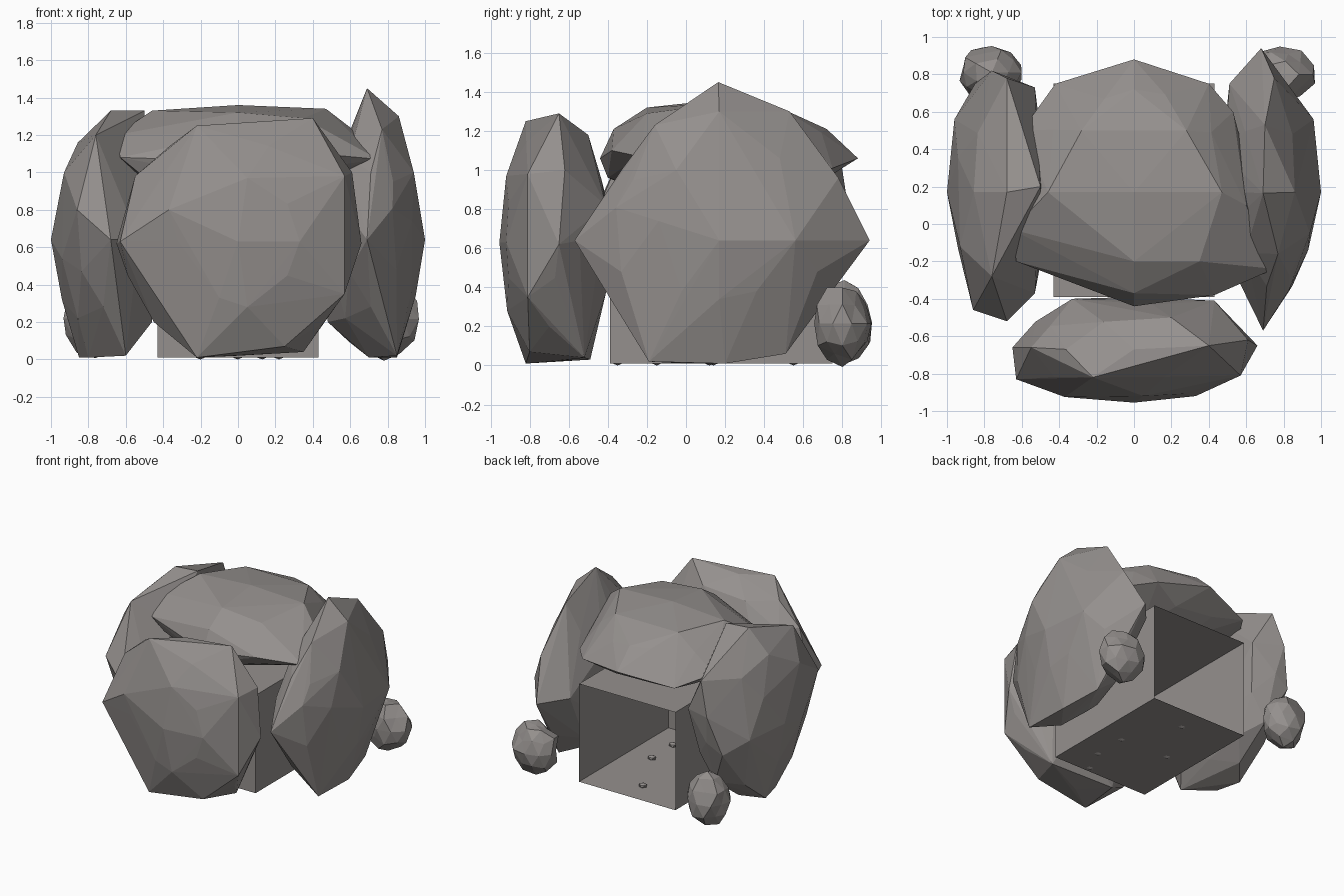
import bpy, bmesh, random
from mathutils import Vector

random.seed(4)
rock_mat = bpy.data.materials.new("warm_grey_stone")
rock_mat.diffuse_color = (0.30, 0.28, 0.27, 1)


def finish(bm, name):
    bmesh.ops.recalc_face_normals(bm, faces=bm.faces)
    me = bpy.data.meshes.new(name)
    bm.to_mesh(me)
    bm.free()
    me.materials.append(rock_mat)
    ob = bpy.data.objects.new(name, me)
    bpy.context.collection.objects.link(ob)
    return ob


def boulder(name, centre, radii, peaks=(), order=(0, 1, 2), detail=2, jitter=0):
    """Faceted stone: a squashed icosphere whose skin is stretched over a few peaks.
    order sends the icosphere's pole to another axis, jitter makes it lumpy."""
    bm = bmesh.new()
    bmesh.ops.create_icosphere(bm, subdivisions=detail, radius=1)
    c = Vector(centre)
    for v in bm.verts:
        k = 1 + random.uniform(-jitter, jitter)
        p = [v.co[i] * k for i in order]
        v.co = c + Vector([a * r for a, r in zip(p, radii)])
    if peaks:
        bmesh.ops.delete(bm, geom=bm.edges[:], context='EDGES_FACES')
        for p in peaks:
            bm.verts.new(p)
        bmesh.ops.convex_hull(bm, input=bm.verts[:])
        loose = [v for v in bm.verts if not v.link_faces]
        bmesh.ops.delete(bm, geom=loose, context='VERTS')
    return finish(bm, name)


# Hollow chamber, open at the back
bm = bmesh.new()
bmesh.ops.create_cube(bm, size=1)
for v in bm.verts:
    v.co = Vector((v.co.x * 0.86, 0.18 + v.co.y * 1.14, 0.405 + v.co.z * 0.79))
back = [f for f in bm.faces if f.calc_center_median().y > 0.74]
bmesh.ops.delete(bm, geom=back, context='FACES')
finish(bm, "chamber")

# Front boulder
boulder("front_boulder", (0, -0.67, 0.64), (0.62, 0.28, 0.62), [
    (0, -0.955, 0.63), (-0.22, -0.82, 1.25), (0.40, -0.65, 1.29),
    (0.57, -0.81, 0.98), (0.57, -0.81, 0.35), (-0.22, -0.82, 0.01),
    (-0.63, -0.83, 0.63), (-0.37, -0.925, 0.80), (0.66, -0.65, 0.62),
    (0.35, -0.52, 0.04), (-0.45, -0.66, 0.20), (0.46, -0.70, 0.20),
    (-0.55, -0.66, 0.98), (0.61, -0.62, 1.0), (0.05, -0.915, 0.28),
    (0.05, -0.92, 0.97), (0.25, -0.80, 0.07), (0.33, -0.92, 0.63),
    (-0.2, -0.49, 0.03), (0.2, -0.50, 1.18), (0.43, -0.41, 0.82),
    (-0.33, -0.40, 0.82), (0.2, -0.41, 0.37), (-0.65, -0.66, 0.62),
], order=(0, 2, 1))

# Right boulder, with the tall crest
boulder("right_boulder", (0.71, 0.17, 0.64), (0.26, 0.62, 0.61), [
    (0.69, 0.165, 1.45), (0.69, -0.57, 0.64), (0.68, 0.94, 0.64),
    (1.0, 0.17, 0.64), (0.86, 0.17, 1.30), (0.94, -0.05, 1.0),
    (0.96, 0.56, 0.64), (0.85, -0.19, 0.02), (0.85, 0.20, 0.01),
    (0.78, 0.51, 0.06), (0.70, 0.0, 0.01), (0.95, 0.17, 0.34),
    (0.77, -0.16, 1.23), (0.70, 0.53, 1.30), (0.75, 0.78, 0.96),
    (0.51, 0.75, 0.66), (0.48, 0.15, 0.20), (0.83, -0.27, 0.95),
], order=(2, 1, 0))

# Left boulder, with a flatter top and a high rear shoulder
boulder("left_boulder", (-0.72, 0.17, 0.64), (0.26, 0.60, 0.61), [
    (-1.0, 0.17, 0.64), (-0.68, 0.17, 1.33), (-0.50, 0.20, 1.33),
    (-0.76, -0.28, 1.20), (-0.93, -0.12, 1.0), (-0.86, -0.46, 0.80),
    (-0.68, -0.52, 0.64), (-0.68, 0.78, 1.13), (-0.76, 0.82, 0.87),
    (-0.85, 0.75, 0.56), (-0.96, 0.56, 0.64), (-0.85, 0.20, 0.01),
    (-0.60, -0.18, 0.02), (-0.80, 0.0, 0.01), (-0.46, 0.0, 0.20),
    (-0.53, 0.73, 0.85), (-0.53, -0.37, 0.64),
], order=(2, 1, 0))

# Flat capping boulder over the chamber
boulder("roof_boulder", (0, 0.20, 1.07), (0.60, 0.58, 0.27), [
    (0, 0.17, 1.36), (-0.46, 0.17, 1.33), (0.47, 0.17, 1.34),
    (0, 0.88, 1.06), (0.40, 0.75, 1.01), (-0.42, 0.75, 0.99),
    (0.75, -0.24, 1.07), (0.43, -0.38, 1.10), (0, -0.44, 1.06),
    (-0.63, -0.20, 1.08), (-0.52, -0.20, 0.99), (-0.65, -0.03, 1.20),
    (-0.60, 0.50, 1.06), (0, -0.20, 1.32), (0.35, -0.20, 1.29),
    (0.28, 0.50, 1.31), (-0.28, 0.50, 1.31), (0.53, 0.60, 1.00),
    (0, -0.37, 1.21), (0, -0.40, 0.96), (0, 0.72, 1.21), (0.60, 0.10, 1.24),
])

# Small lumpy rocks at the rear corners
boulder("right_rear_rock", (0.78, 0.80, 0.215), (0.18, 0.145, 0.20), jitter=0.12)
boulder("left_rear_rock", (-0.76, 0.81, 0.22), (0.18, 0.14, 0.20), jitter=0.12)

# Pebbles set into the chamber floor
for i, (x, y) in enumerate([(0, 0.55), (-0.2, 0.14), (0.22, 0.12),
                            (0.22, -0.15), (0.13, -0.35)]):
    boulder(f"pebble_{i + 1}", (x, y, 0.02), (0.035, 0.03, 0.02), detail=1)
